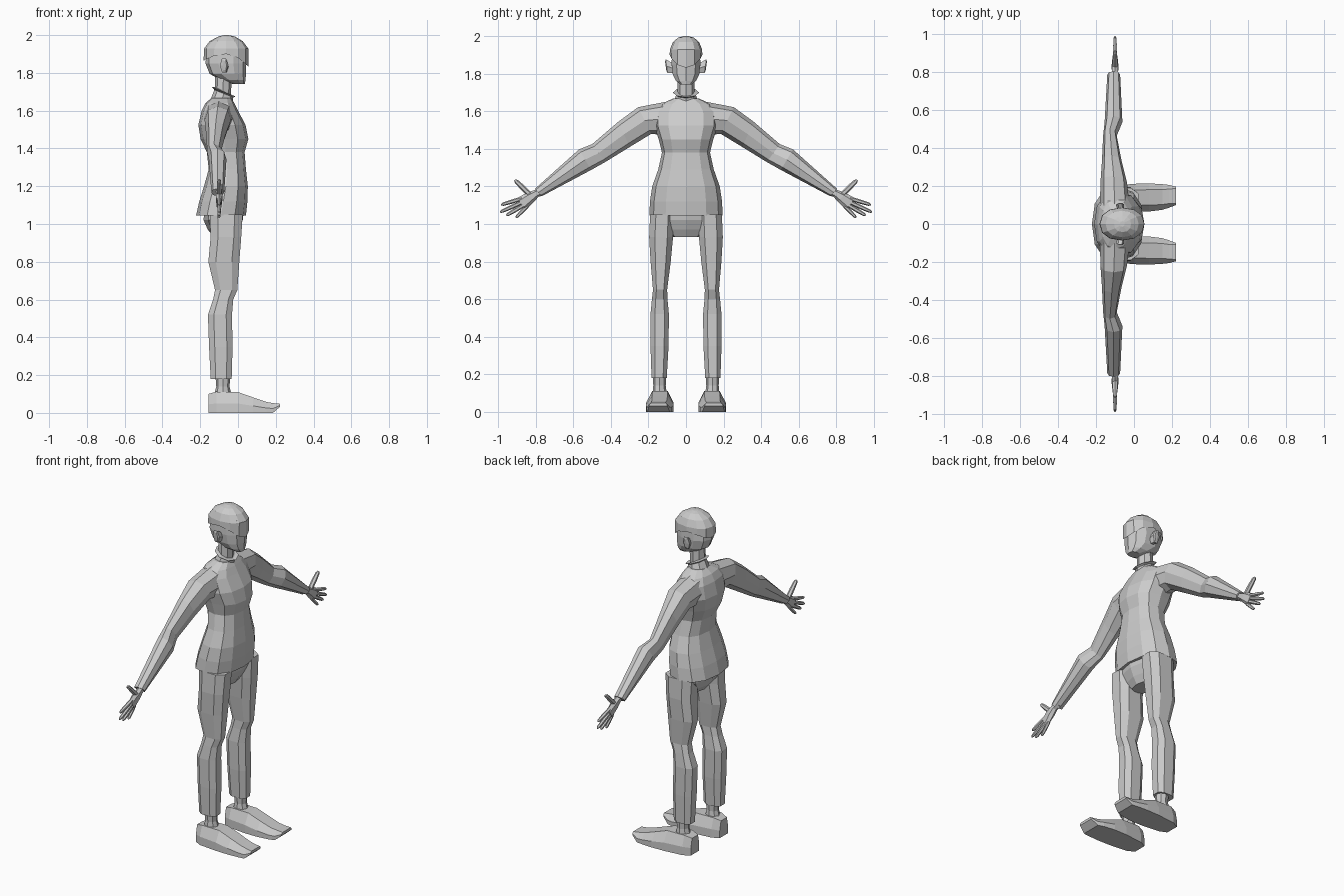
import bpy, bmesh, math
from mathutils import Vector as V

grey = bpy.data.materials.new("plain grey")
grey.diffuse_color = (0.6, 0.6, 0.6, 1)


def loft(name, rings, mirror=False, cap_start=True):
    """Skin a list of equal-length point rings, flat shaded."""
    bm = bmesh.new()
    rows = [[bm.verts.new(p) for p in r] for r in rings]
    n = len(rows[0])
    for a, b in zip(rows, rows[1:]):
        for i in range(n):
            j = (i + 1) % n
            bm.faces.new((a[i], a[j], b[j], b[i]))
    if cap_start:
        bm.faces.new(rows[0][::-1])
    bm.faces.new(rows[-1])
    bmesh.ops.recalc_face_normals(bm, faces=bm.faces)
    me = bpy.data.meshes.new(name)
    bm.to_mesh(me)
    bm.free()
    me.materials.append(grey)
    ob = bpy.data.objects.new(name, me)
    bpy.context.collection.objects.link(ob)
    if mirror:
        m = ob.modifiers.new("mirror", 'MIRROR')
        m.use_axis = (False, True, False)
    return ob


def oval(c, u, v, n=8, power=1.0, turn=0.0):
    """Rounded ring about c spanned by half axes u and v."""
    pts = []
    for i in range(n):
        a = 2 * math.pi * (i + turn) / n
        k, s = math.cos(a), math.sin(a)
        k, s = (math.copysign(abs(t) ** power, t) for t in (k, s))
        pts.append(V(c) + V(u) * k + V(v) * s)
    return pts


def level(z, x0, x1, y0, y1, n=8, power=1.0, turn=0.0, tilt=0.0):
    """Horizontal ring between x and y limits; tilt lowers the front."""
    hx = (x1 - x0) / 2
    return oval(((x0 + x1) / 2, (y0 + y1) / 2, z), (hx, 0, -tilt),
                (0, (y1 - y0) / 2, 0), n, power, turn)


def limb(top, bottom, xc, hx, n=6, turn=0.0):
    """Ring across an arm, given its upper and lower (y, z) points."""
    t, b = V((xc, *top)), V((xc, *bottom))
    return oval((t + b) / 2, (t - b) / 2, (hx, 0, 0), n, 0.9, turn)


# Jumper body: height, back, front, half width
body = [(1.045, -.222, .042, .195), (1.12, -.205, .05, .192),
        (1.20, -.18, .052, .18), (1.29, -.155, .042, .148),
        (1.38, -.165, .035, .128), (1.45, -.198, .055, .145),
        (1.525, -.21, .04, .17), (1.60, -.192, .0, .165),
        (1.64, -.172, -.02, .13), (1.668, -.14, -.035, .07)]
loft("jumper_body", [level(z, a, b, -w, w, 12, .85) for z, a, b, w in body])

# Sleeves
loft("sleeve", [
    limb((.06, 1.66), (.08, 1.47), -.10, .08, 8),
    limb((.255, 1.622), (.185, 1.48), -.107, .07, 8),
    limb((.36, 1.545), (.30, 1.41), -.117, .052, 8),
    limb((.50, 1.425), (.43, 1.33), -.127, .036, 8),
    limb((.57, 1.397), (.505, 1.288), -.108, .047, 8),
    limb((.805, 1.187), (.768, 1.148), -.107, .034, 8)], True)

# Collar and neck
loft("collar", [level(1.65, -.145, -.03, -.065, .065, 8, tilt=.01),
                level(1.69, -.125, -.025, -.052, .052, 8, tilt=.02),
                level(1.70, -.14, -.012, -.07, .07, 8, tilt=.025),
                level(1.70, -.115, -.03, -.045, .045, 8, tilt=.025)])
loft("neck", [level(1.64, -.125, -.04, -.045, .045),
              level(1.83, -.12, -.03, -.045, .045)])

# Head: height, back, front, half width
face = [(1.742, -.03, .036, .03), (1.762, -.09, .04, .056),
        (1.795, -.15, .042, .073), (1.85, -.172, .044, .08),
        (1.94, -.165, .043, .077)]
loft("head", [level(z, a, b, -w, w, 10, .85) for z, a, b, w in face])

# Cap with a rim that dips at the front and back
rim = level(1.9, -.182, .055, -.087, .087, 12, .9)
for p in rim:
    c = (p.x + .0635) / .1185
    p.z -= (.068 if c > 0 else .035) * c * c
dome = [(1.928, -.18, .055, .086), (1.968, -.15, .025, .07),
        (1.992, -.105, -.015, .043), (2.0, -.075, -.05, .015)]
loft("cap", [rim] + [level(z, a, b, -w, w, 12, .9) for z, a, b, w in dome],
     cap_start=False)

# Ears
loft("ear", [oval((-.068, .07, 1.83), (.017, 0, 0), (0, 0, .03), 6),
             oval((-.074, .103, 1.84), (.022, 0, 0), (0, .006, .043), 6),
             oval((-.07, .108, 1.84), (.01, 0, 0), (0, .004, .028), 6)], True)

# Palm
loft("palm", [limb((.775, 1.19), (.752, 1.155), -.10, .018),
              limb((.81, 1.18), (.785, 1.145), -.10, .018),
              limb((.85, 1.165), (.81, 1.118), -.10, .02),
              limb((.90, 1.138), (.853, 1.075), -.10, .014)], True)

# Fingers and thumb: base, tip, half thickness
digits = {"index_finger": ((.875, 1.135), (.985, 1.102), .011),
          "middle_finger": ((.875, 1.115), (.99, 1.063), .011),
          "ring_finger": ((.865, 1.10), (.957, 1.045), .011),
          "little_finger": ((.845, 1.095), (.906, 1.034), .010),
          "thumb": ((.825, 1.15), (.912, 1.235), .014)}
for name, (base, tip, r) in digits.items():
    b, t = V((-.10, *base)), V((-.10, *tip))
    d = (t - b).normalized()
    side = V((0, -d.z, d.y))
    loft(name, [oval(b.lerp(t, f), side * r * k, V((r * k, 0, 0)), 6)
                for f, k in ((0, 1), (.55, 1), (.9, .8), (1, .35))], True)

# Trouser seat
loft("trouser_seat", [level(.93, -.125, -.02, -.075, .075, 8, .8),
                      level(.97, -.16, .005, -.12, .12, 8, .8),
                      level(1.02, -.182, .025, -.175, .175, 8, .8),
                      level(1.06, -.18, .03, -.18, .18, 8, .8)])

# Trouser legs: height, back, front, inner, outer
leg = [(1.05, -.155, .03, .06, .195), (.93, -.15, .022, .065, .2),
       (.80, -.162, .012, .078, .192), (.65, -.125, .0, .098, .178),
       (.60, -.135, -.022, .096, .184), (.52, -.163, -.028, .088, .192),
       (.35, -.157, -.025, .09, .192), (.18, -.148, -.03, .1, .186)]
loft("trouser_leg", [level(*r, 8, .75, .5) for r in leg], True)

# Ankles
loft("ankle", [level(.08, -.13, -.03, .1, .18),
               level(.14, -.115, -.045, .108, .174),
               level(.2, -.12, -.04, .104, .178)], True)

# Shoes: x, inner, outer, sole height, top height, top inset
shoe = [(-.157, .098, .178, 0, .10, .012), (-.115, .078, .2, 0, .112, .02),
        (.0, .066, .212, 0, .11, .033), (.08, .066, .214, 0, .082, .033),
        (.15, .075, .21, 0, .058, .028), (.185, .086, .206, 0, .052, .022),
        (.222, .1, .196, .032, .048, .008)]
loft("shoe", [[(x, a, lo), (x, b, lo), (x, b, lo + (hi - lo) * .45),
               (x, b - i, hi), (x, a + i, hi), (x, a, lo + (hi - lo) * .45)]
              for x, a, b, lo, hi, i in shoe], True)
